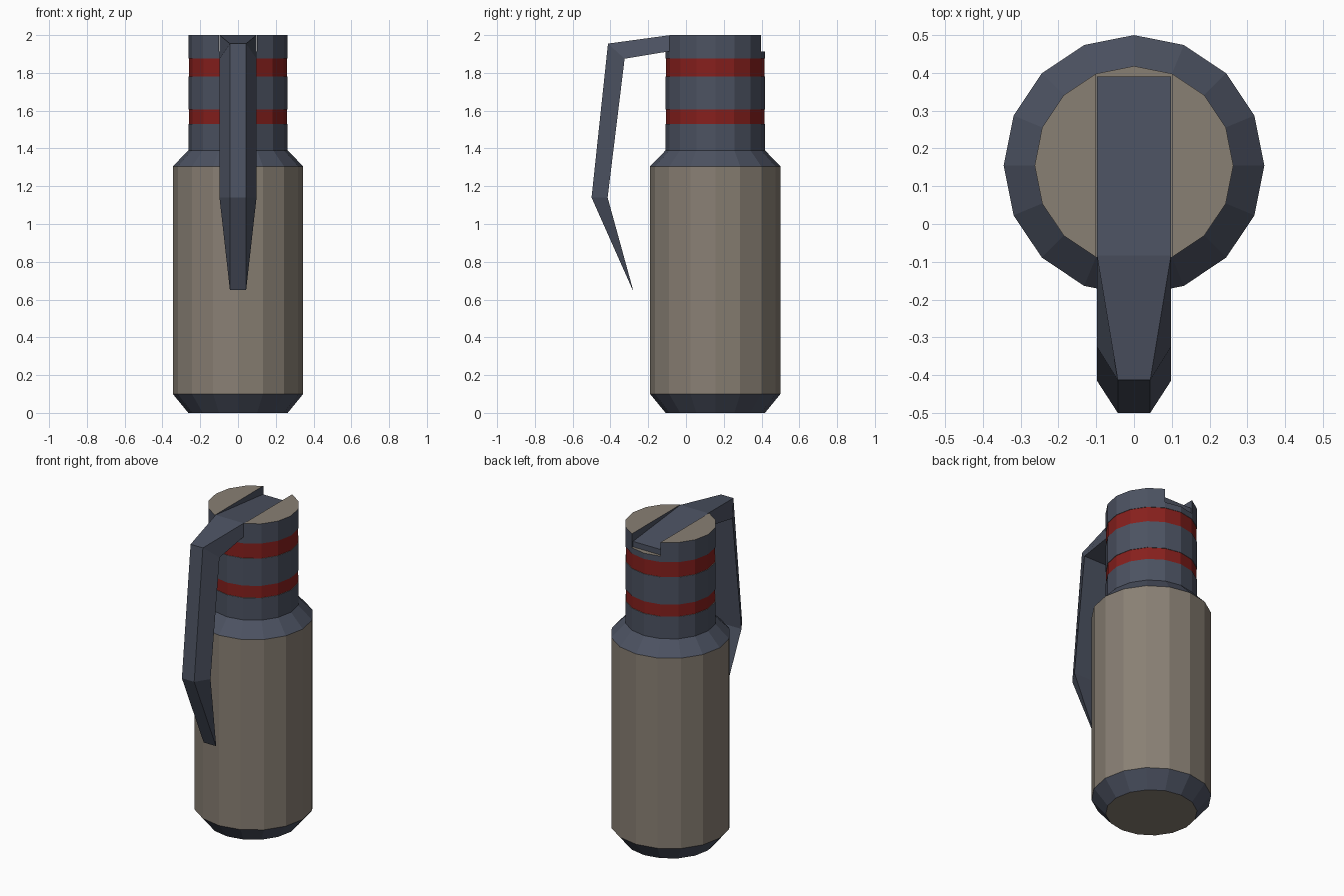
import bpy, bmesh, math

if "Cube" in bpy.data.objects:
    bpy.data.objects.remove(bpy.data.objects["Cube"])

def material(name, rgb):
    m = bpy.data.materials.new(name)
    m.diffuse_color = (*rgb, 1)
    m.use_nodes = True
    m.node_tree.nodes["Principled BSDF"].inputs["Base Color"].default_value = m.diffuse_color
    return m

TAN = material("tan", (0.25, 0.215, 0.175))
STEEL = material("blue grey", (0.072, 0.084, 0.12))
RED = material("red", (0.24, 0.014, 0.012))
MATS = [TAN, STEEL, RED]
AXIS_Y, SIDES = 0.155, 16
R_BODY, R_NECK = 0.345, 0.263

def finish(name, bm):
    bmesh.ops.recalc_face_normals(bm, faces=bm.faces[:])
    me = bpy.data.meshes.new(name)
    bm.to_mesh(me)
    bm.free()
    for m in MATS:
        me.materials.append(m)
    ob = bpy.data.objects.new(name, me)
    bpy.context.collection.objects.link(ob)
    return ob

def ring_point(r, i):
    a = 2 * math.pi * i / SIDES
    return r * math.cos(a), AXIS_Y + r * math.sin(a)

def lathe(name, profile):
    """profile: (radius, z, colour of the band above this ring)"""
    bm = bmesh.new()
    rings = [[bm.verts.new((*ring_point(r, i), z)) for i in range(SIDES)]
             for r, z, _ in profile]
    for k in range(len(rings) - 1):
        for i in range(SIDES):
            j = (i + 1) % SIDES
            f = bm.faces.new((rings[k][i], rings[k][j], rings[k + 1][j], rings[k + 1][i]))
            f.material_index = profile[k][2]
    bm.faces.new(rings[0])
    bm.faces.new(rings[-1])
    return finish(name, bm)

# Canister, shoulder and neck, with slightly recessed red bands
G = R_NECK - 0.003
lathe("canister", [
    (R_NECK, 0, 1), (R_BODY, 0.1, 0), (R_BODY, 1.305, 1), (R_NECK, 1.39, 1),
    (R_NECK, 1.53, 0), (G, 1.53, 2), (G, 1.607, 0), (R_NECK, 1.607, 1),
    (R_NECK, 1.78, 0), (G, 1.78, 2), (G, 1.875, 0), (R_NECK, 1.875, 1),
    (R_NECK, 1.912, 0)])

# Two neck top halves, leaving a slot for the lever
for name, start in (("neck_top_right", -3), ("neck_top_left", 5)):
    bm = bmesh.new()
    pts = [ring_point(R_NECK, start + i) for i in range(7)]
    base = bm.faces.new([bm.verts.new((x, y, 1.912)) for x, y in pts])
    ext = bmesh.ops.extrude_face_region(bm, geom=[base])["geom"]
    bmesh.ops.translate(bm, vec=(0, 0, 0.088),
                        verts=[g for g in ext if isinstance(g, bmesh.types.BMVert)])
    bm.normal_update()
    for f in bm.faces:
        f.material_index = 0 if f.calc_center_median().z > 1.99 else 1
    finish(name, bm)

# Lever: trapezoid section swept over the top and down the front
# (outer y, z, half width, inner y, z, half width)
sections = [
    (0.39, 1.95, 0.098, 0.39, 1.915, 0.098),
    (-0.083, 2.0, 0.098, -0.083, 1.915, 0.098),
    (-0.413, 1.955, 0.043, -0.325, 1.875, 0.098),
    (-0.5, 1.14, 0.043, -0.415, 1.14, 0.098),
    (-0.282, 0.65, 0.043, -0.28, 0.65, 0.043)]
bm = bmesh.new()
loops = [[bm.verts.new(p) for p in ((-w, y, z), (w, y, z), (v, b, c), (-v, b, c))]
         for y, z, w, b, c, v in sections]
for a, b in zip(loops, loops[1:]):
    for i in range(4):
        j = (i + 1) % 4
        bm.faces.new((a[i], a[j], b[j], b[i]))
bm.faces.new(loops[0])
bm.faces.new(loops[-1])
for f in bm.faces:
    f.material_index = 1
finish("lever", bm)
